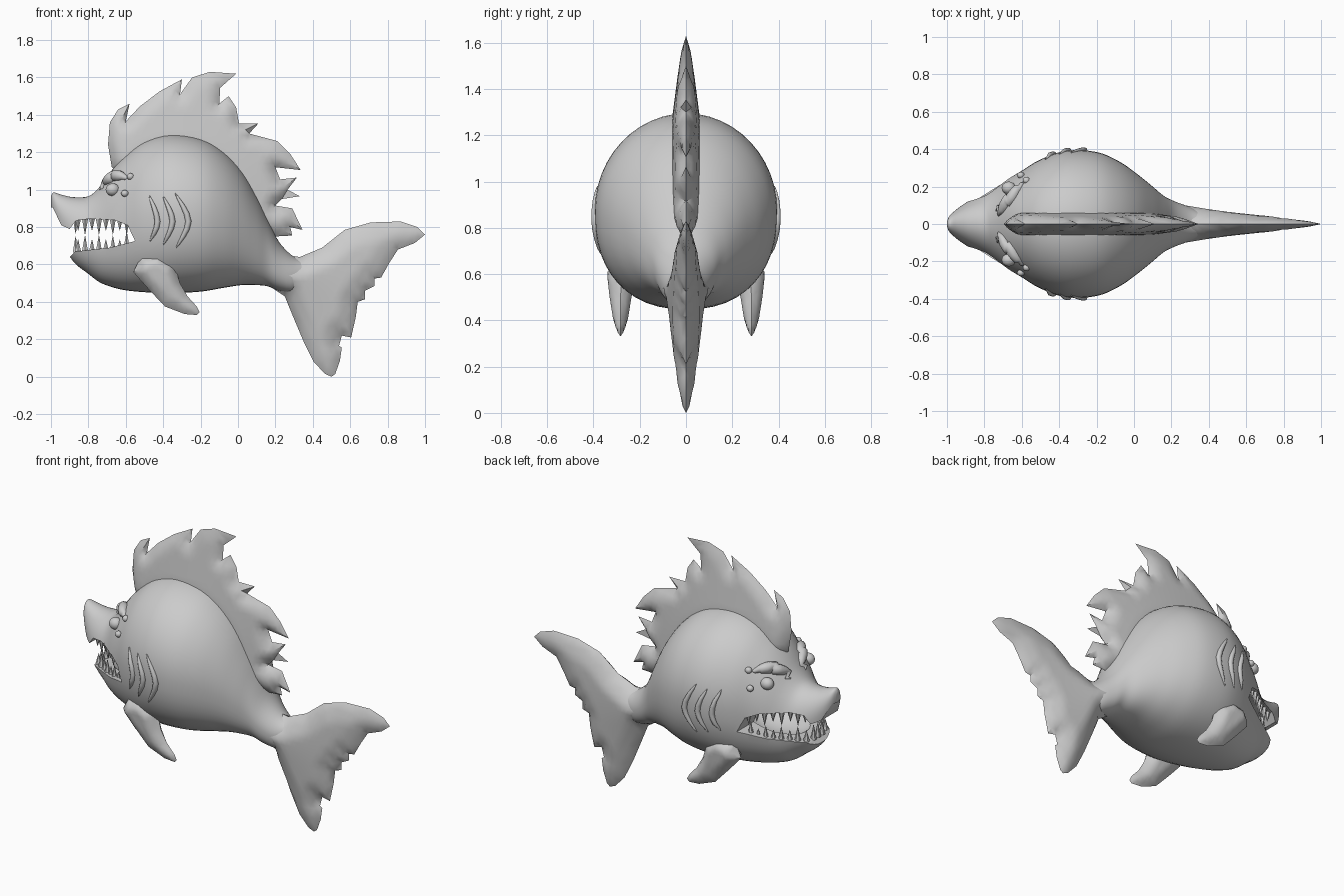
import bpy, bmesh, math
from mathutils import Vector, Matrix
from mathutils.geometry import delaunay_2d_cdt, intersect_point_line

if "Cube" in bpy.data.objects:
    bpy.data.objects.remove(bpy.data.objects["Cube"])

# Body stations: x, bottom z, top z, half width
ST = [(-1.0, .91, .965, .012), (-.985, .85, .985, .045), (-.94, .72, .972, .085),
      (-.88, .615, .96, .125), (-.80, .55, .965, .165), (-.74, .505, 1.015, .20),
      (-.67, .478, 1.11, .245), (-.6, .462, 1.185, .285), (-.5, .452, 1.258, .345),
      (-.36, .447, 1.295, .392), (-.2, .455, 1.272, .385), (-.08, .475, 1.205, .335),
      (.02, .49, 1.10, .265), (.1, .49, .965, .2), (.16, .483, .84, .15),
      (.22, .46, .72, .12), (.3, .45, .64, .09), (.38, .50, .61, .05), (.42, .53, .58, .02)]


def catmull(pts, n):
    out = []
    for i in range(len(pts) - 1):
        a, b = pts[max(i - 1, 0)], pts[i]
        c, d = pts[i + 1], pts[min(i + 2, len(pts) - 1)]
        for k in range(n):
            t = k / n
            out.append([.5 * (2*q + (r - p)*t + (2*p - 5*q + 4*r - s)*t*t + (3*q - p - 3*r + s)*t**3)
                        for p, q, r, s in zip(a, b, c, d)])
    return out + [list(pts[-1])]


RINGS = catmull(ST, 4)


def surf_y(x, z):
    """Half width of the body surface at a side-view position."""
    _, zb, zt, hw = min(RINGS, key=lambda r: abs(r[0] - x))
    u = abs(z - (zb + zt) / 2) / ((zt - zb) / 2)
    e = 2 if z > (zb + zt) / 2 else 2.3
    return hw * max(0, 1 - u**e)**(1 / e)


def finish(name, bm):
    bmesh.ops.recalc_face_normals(bm, faces=bm.faces)
    me = bpy.data.meshes.new(name)
    bm.to_mesh(me)
    bm.free()
    ob = bpy.data.objects.new(name, me)
    bpy.context.collection.objects.link(ob)
    return ob


def loft_body(seg=48):
    bm = bmesh.new()
    rows = []
    for x, zb, zt, hw in RINGS:
        row = []
        for k in range(seg):
            a = 2 * math.pi * k / seg
            c, s = math.cos(a), math.sin(a)
            e = 1 if s >= 0 else 2 / 2.3
            row.append(bm.verts.new((x, hw * math.copysign(abs(c)**e, c),
                                     (zb + zt)/2 + (zt - zb)/2 * math.copysign(abs(s)**e, s))))
        rows.append(row)
    for a, b in zip(rows, rows[1:]):
        for k in range(seg):
            bm.faces.new((a[k], a[(k+1) % seg], b[(k+1) % seg], b[k]))
    bm.faces.new(rows[0])
    bm.faces.new(rows[-1])
    return finish("body", bm)


def fin(name, outline, thick, w, centre=lambda x, z: 0, step=.03):
    """Lens-shaped plate: thick(x, z) is the half thickness, fading within w of the outline."""
    n = len(outline)
    P = [Vector(p) for p in outline]

    def dist(p):
        best = 9
        for i in range(n):
            q, t = intersect_point_line(p, P[i], P[(i+1) % n])
            q = P[i].lerp(P[(i+1) % n], min(1, max(0, t)))
            best = min(best, (p - q).length)
        return best
    xs, zs = [p.x for p in P], [p.y for p in P]
    pts = list(P)
    for i in range(int((max(xs) - min(xs)) / step) + 1):
        for j in range(int((max(zs) - min(zs)) / step) + 1):
            q = Vector((min(xs) + (i + .5*(j % 2)) * step, min(zs) + j * step))
            if dist(q) > step * .35:
                pts.append(q)
    vs, _, fs = delaunay_2d_cdt(pts, [(i, (i+1) % n) for i in range(n)], [], 1, 1e-6)[:3]
    bm = bmesh.new()
    ys = [thick(*v) * min(1, dist(v) / w)**.6 for v in vs]
    for side in (1, -1):
        made = [bm.verts.new((v.x, centre(*v) + side*y, v.y)) for v, y in zip(vs, ys)]
        for f in fs:
            bm.faces.new([made[i] for i in f])
    bmesh.ops.delete(bm, geom=[v for v in bm.verts if not v.link_faces], context='VERTS')
    bmesh.ops.remove_doubles(bm, verts=bm.verts, dist=1e-4)
    return finish(name, bm)


def ball(name, loc, scale):
    bm = bmesh.new()
    bmesh.ops.create_uvsphere(bm, u_segments=24, v_segments=14, radius=1,
                              matrix=Matrix.Translation(loc) @ Matrix.Diagonal((*scale, 1)))
    return finish(name, bm)


def ridge(name, pts, depth, side):
    """Tapered strip lying on the body surface."""
    cu = bpy.data.curves.new(name, 'CURVE')
    cu.dimensions = '3D'
    cu.bevel_depth, cu.bevel_resolution, cu.use_fill_caps = depth, 3, True
    path = catmull(pts, 4)
    sp = cu.splines.new('POLY')
    sp.points.add(len(path) - 1)
    for i, (x, z) in enumerate(path):
        sp.points[i].co = (x, side * surf_y(x, z), z, 1)
        sp.points[i].radius = .15 + .85 * math.sin(math.pi * i / (len(path) - 1))
    bpy.context.collection.objects.link(bpy.data.objects.new(name, cu))


# Body with an open mouth cut through it and a hollow behind the teeth
body = loft_body()
mouth = [(-.55, .725), (-.59, .81), (-.66, .838), (-.79, .845), (-.866, .835), (-.9, .79),
         (-.945, .81), (-.99, .905), (-1.1, .905), (-1.1, .4), (-.9, .4), (-.9, .64),
         (-.87, .67), (-.82, .675), (-.685, .69)]
bm = bmesh.new()
face = bm.faces.new([bm.verts.new((x, -.6, z)) for x, z in mouth])
ext = bmesh.ops.extrude_face_region(bm, geom=[face])
bmesh.ops.translate(bm, vec=(0, 1.2, 0), verts=[v for v in ext['geom'] if isinstance(v, bmesh.types.BMVert)])
cutters = [finish("mouth_cutter", bm), ball("mouth_hollow", (-.62, 0, .75), (.22, .16, .12))]
for c in cutters:
    c.hide_render = True
    m = body.modifiers.new("cut", 'BOOLEAN')
    m.operation, m.solver, m.object = 'DIFFERENCE', 'EXACT', c
bpy.context.view_layer.update()
body.data = bpy.data.meshes.new_from_object(body.evaluated_get(bpy.context.evaluated_depsgraph_get()))
body.modifiers.clear()
for c in cutters:
    bpy.data.objects.remove(c)

# Ragged crest along the back
crest = [(-.675, 1.12), (-.695, 1.24), (-.685, 1.36), (-.64, 1.43), (-.58, 1.46), (-.60, 1.365),
         (-.525, 1.445), (-.42, 1.525), (-.30, 1.59), (-.31, 1.51), (-.245, 1.60), (-.15, 1.63),
         (-.01, 1.62), (-.095, 1.545), (-.10, 1.46), (-.05, 1.50), (-.01, 1.44), (.005, 1.355),
         (.11, 1.355), (.06, 1.30), (.21, 1.26), (.28, 1.19), (.335, 1.105), (.20, 1.12),
         (.225, 1.055), (.315, 1.065), (.265, 1.0), (.33, .965), (.235, .95), (.2, .915),
         (.29, .90), (.345, .785), (.28, .80), (.29, .755), (.2, .75), (.05, .8), (-.05, 1.0),
         (-.2, 1.14), (-.4, 1.16), (-.6, 1.06)]
fin("crest_fin", crest,
    lambda x, z: max(.012, .058 - .13 * max(0, math.hypot(x + .33, z - .87) - .42)), .06)

# Tail fin
tail = [(.2, .70), (.26, .65), (.33, .64), (.45, .69), (.57, .785), (.71, .825), (.87, .83),
        (.96, .80), (1.0, .76), (.945, .715), (.855, .68), (.81, .61), (.765, .53), (.73, .525),
        (.73, .485), (.68, .46), (.68, .415), (.64, .40), (.63, .32), (.605, .21), (.555, .22),
        (.54, .165), (.555, .155), (.545, .085), (.52, .015), (.50, 0), (.465, .015), (.405, .08),
        (.35, .19), (.295, .32), (.25, .43), (.145, .5)]
fin("tail_fin", tail, lambda x, z: .105 * math.exp(-1.9 * math.hypot(x - .25, z - .55)), .1)

# Parts on both sides
belly_fin = [(-.56, .56), (-.48, .47), (-.39, .375), (-.285, .335), (-.22, .33), (-.205, .345),
             (-.22, .375), (-.27, .43), (-.31, .5), (-.34, .6), (-.42, .66), (-.52, .64)]
gills = [[(-.475, .97), (-.43, .83), (-.47, .725)], [(-.40, .965), (-.35, .83), (-.40, .705)],
         [(-.335, .98), (-.265, .83), (-.33, .69)]]
for side, tag in ((1, "left"), (-1, "right")):
    fin("belly_fin_" + tag, belly_fin, lambda x, z: .02 + .16 * max(0, z - .33), .05,
        lambda x, z: side * (.283 - .05 * max(0, z - .5)), .02)
    for g in gills:
        ridge("gill_" + tag, g, .016, side)
    ridge("brow_" + tag, [(-.735, 1.0), (-.69, 1.055), (-.64, 1.075), (-.59, 1.06)], .034, side)
    for x, z, r in ((-.67, 1.0, .034), (-.575, 1.07, .018), (-.605, .98, .018)):
        ball("eye_" + tag, (x, side * (surf_y(x, z) + r * .2), z), (r * 1.1, r, r))

# Teeth along both jaws
for name, z0, tip, count in (("upper_tooth", .85, -.085, 8), ("lower_tooth", .665, .085, 8)):
    bm = bmesh.new()
    for i in range(count):
        x = -.595 - .26 * i / (count - 1)
        for side in (1, -1):
            y = side * (surf_y(x, z0) - .025)
            h = tip * (.8 if i % 2 else 1.05)
            bmesh.ops.create_cone(bm, segments=6, radius1=.02, radius2=.001, depth=abs(h), cap_ends=True,
                                  matrix=Matrix.Translation((x, y, z0 + h / 2 + (.02 if i == 0 and tip > 0 else 0)))
                                  @ Matrix.Rotation(0 if tip > 0 else math.pi, 4, 'X'))
    for y in (-.04, 0, .04):
        bmesh.ops.create_cone(bm, segments=6, radius1=.018, radius2=.001, depth=abs(tip), cap_ends=True,
                              matrix=Matrix.Translation((-.868, y, z0 + tip / 2))
                              @ Matrix.Rotation(0 if tip > 0 else math.pi, 4, 'X'))
    finish(name + "_row", bm)

# Smooth shading with sharp creases kept
bpy.ops.object.select_all(action='DESELECT')
for ob in bpy.data.objects:
    if ob.type == 'MESH':
        ob.select_set(True)
        bpy.context.view_layer.objects.active = ob
bpy.ops.object.shade_smooth_by_angle(angle=math.radians(40))
